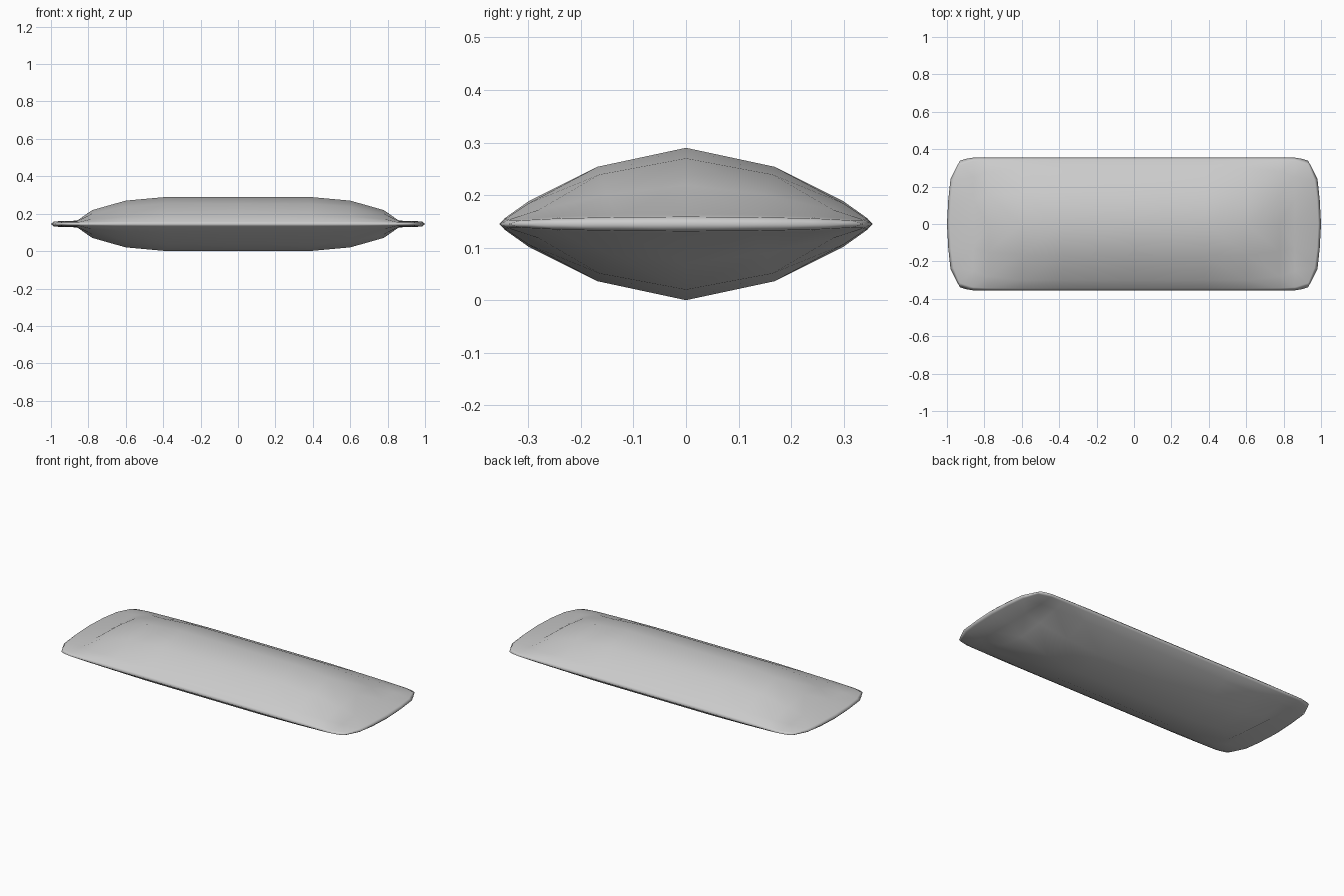
import bpy

if "Cube" in bpy.data.objects:
    bpy.data.objects.remove(bpy.data.objects["Cube"])

# Cross-sections of one octant of the cushion, centre to side rim: (y, height)
full = [(0, .145), (.168, .109), (.30, .043), (.345, .011), (.355, 0)]
sections = [
    (0.00, full),
    (0.38, full),
    (0.60, [(0, .125), (.165, .094), (.30, .039), (.345, .011), (.355, 0)]),
    (0.78, [(0, .074), (.15, .056), (.28, .027), (.343, .010), (.355, 0)]),
    (0.86, [(0, .018), (.13, .017), (.25, .014), (.338, .008), (.355, 0)]),
]
columns = [[(x, y, z) for y, z in sec] for x, sec in sections]

# Flat end flange with rounded corners
columns.append([(.985, 0, .014), (.979, .13, .013), (.965, .235, .011),
                (.932, .315, .007), (.90, .348, 0)])
columns.append([(1, 0, 0), (.993, .13, 0), (.981, .24, 0),
                (.957, .29, 0), (.931, .338, 0)])

rows = len(full)
verts = [p for col in columns for p in col]
faces = []
for i in range(len(columns) - 1):
    for j in range(rows - 1):
        a = i * rows + j
        faces.append((a, a + rows, a + rows + 1, a + 1))

mesh = bpy.data.meshes.new("cushion")
mesh.from_pydata(verts, [], faces)
mesh.polygons.foreach_set("use_smooth", [True] * len(mesh.polygons))
cushion = bpy.data.objects.new("cushion", mesh)
bpy.context.collection.objects.link(cushion)
cushion.location.z = 0.145

# Mirror the octant to all sides
mirror = cushion.modifiers.new("mirror", 'MIRROR')
mirror.use_axis = (True, True, True)
mirror.use_clip = True
mirror.merge_threshold = 0.0005
